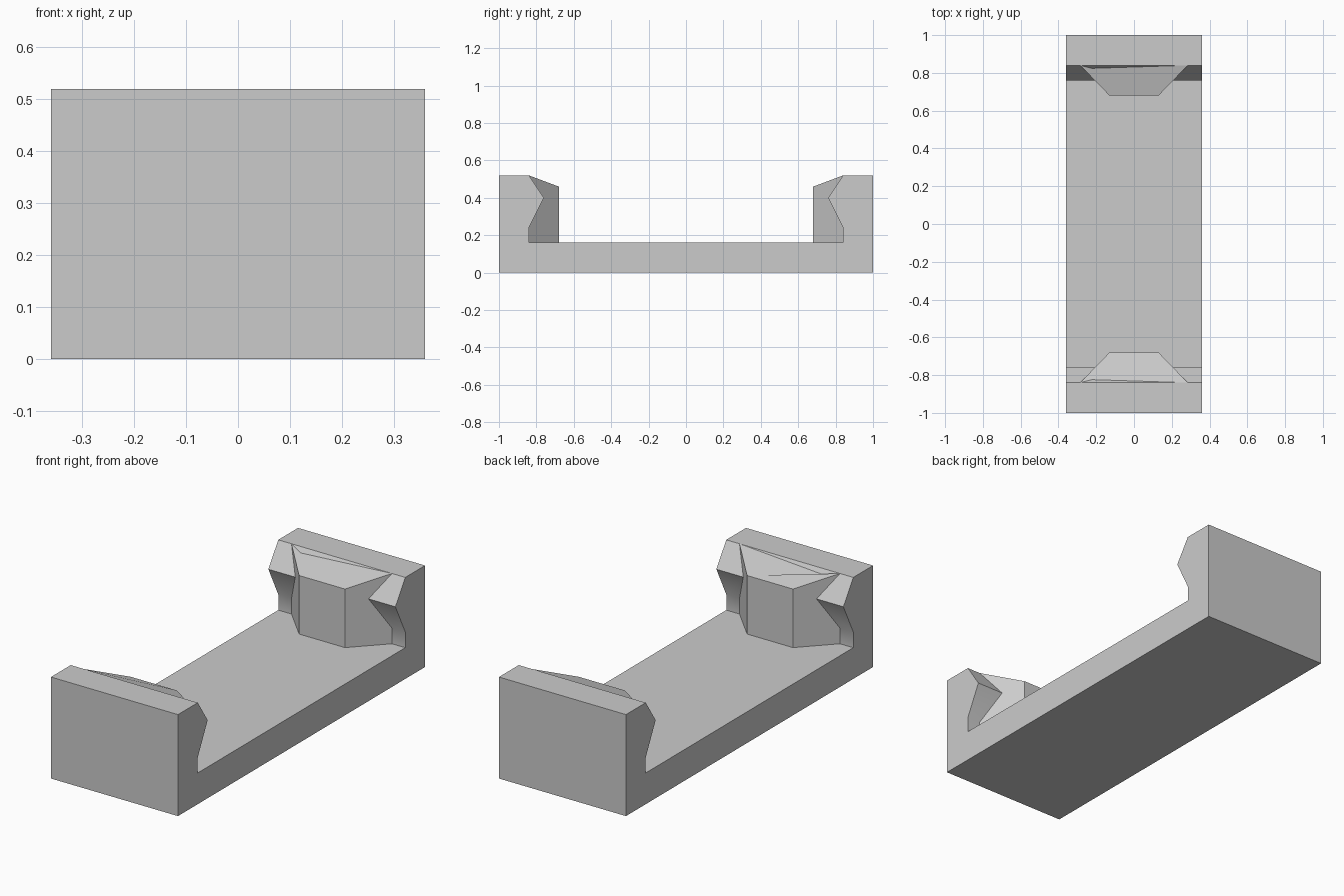
import bpy
import bmesh
from math import radians
from mathutils import Vector

cube = bpy.data.objects.get("Cube")
if cube:
    bpy.data.objects.remove(cube, do_unlink=True)

HALF_WIDTH = 0.36
FLOOR = 0.16
TOP = 0.52

grey = bpy.data.materials.new("plain grey")
grey.use_nodes = True
grey.diffuse_color = (0.6, 0.6, 0.6, 1)
grey.node_tree.nodes["Principled BSDF"].inputs["Base Color"].default_value = (0.6, 0.6, 0.6, 1)


def extrude_profile(name, points, offset):
    """Extrude a closed outline into a solid object."""
    bm = bmesh.new()
    face = bm.faces.new([bm.verts.new(p) for p in points])
    ext = bmesh.ops.extrude_face_region(bm, geom=[face])
    moved = [v for v in ext["geom"] if isinstance(v, bmesh.types.BMVert)]
    bmesh.ops.translate(bm, verts=moved, vec=Vector(offset))
    bmesh.ops.recalc_face_normals(bm, faces=bm.faces)
    mesh = bpy.data.meshes.new(name)
    bm.to_mesh(mesh)
    bm.free()
    mesh.materials.append(grey)
    obj = bpy.data.objects.new(name, mesh)
    bpy.context.collection.objects.link(obj)
    return obj


# Channel: floor and two notched end walls
half = [(1, 0), (1, TOP), (0.84, TOP), (0.76, 0.40), (0.84, 0.24), (0.84, FLOOR)]
outline = half + [(-y, z) for y, z in reversed(half)]
bracket = extrude_profile("bracket", [(-HALF_WIDTH, y, z) for y, z in outline],
                          (2 * HALF_WIDTH, 0, 0))

# Tapered block with a sloping top in the middle of each end wall
plan = [(0.285, 0.92), (0.285, 0.84), (0.13, 0.68)]
plan += [(-x, y) for x, y in reversed(plan)]
blocks = []
for side, name in ((1, "back_block"), (-1, "front_block")):
    block = extrude_profile(name, [(x, side * y, 0.1) for x, y in plan], (0, 0, TOP - 0.1))
    for v in block.data.vertices:
        if v.co.z > 0.5 and abs(v.co.y) < 0.7:
            v.co.z = 0.46
    union = bracket.modifiers.new(name, "BOOLEAN")
    union.operation = "UNION"
    union.solver = "EXACT"
    union.object = block
    blocks.append(block)

# Merge leftover coplanar faces
clean = bracket.modifiers.new("clean", "DECIMATE")
clean.decimate_type = "DISSOLVE"
clean.angle_limit = radians(1)

bpy.ops.object.select_all(action="DESELECT")
bpy.context.view_layer.objects.active = bracket
bracket.select_set(True)
for name in [m.name for m in bracket.modifiers]:
    bpy.ops.object.modifier_apply(modifier=name)
for block in blocks:
    bpy.data.objects.remove(block, do_unlink=True)
bpy.ops.object.shade_smooth_by_angle(angle=radians(30))
